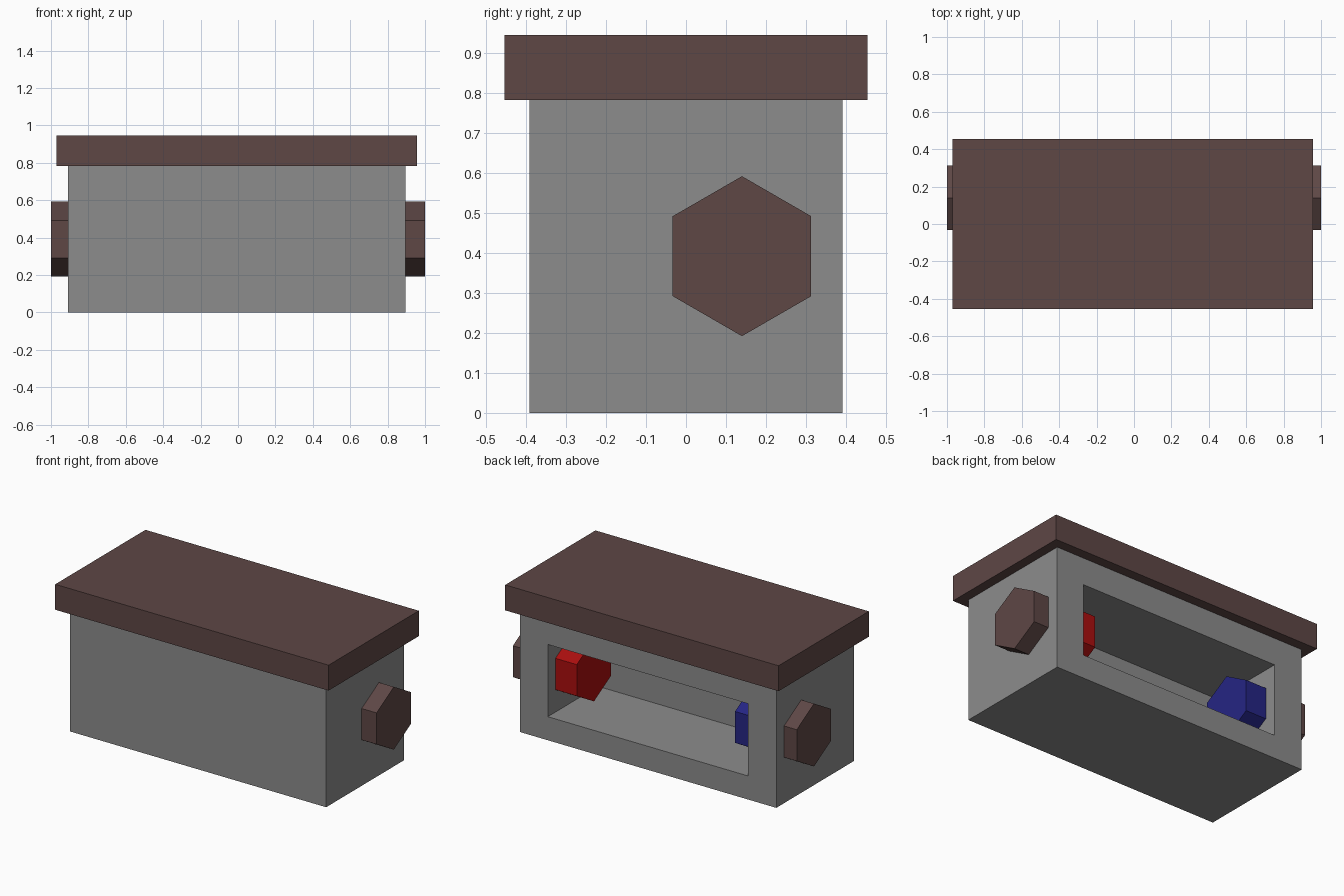
import bpy, bmesh, math
from mathutils import Matrix

if "Cube" in bpy.data.objects:
    bpy.data.objects.remove(bpy.data.objects["Cube"])


def material(name, rgb):
    m = bpy.data.materials.new(name)
    m.diffuse_color = (*rgb, 1.0)
    m.use_nodes = True
    m.node_tree.nodes["Principled BSDF"].inputs["Base Color"].default_value = m.diffuse_color
    return m


GREY = material("stone grey", (0.262, 0.262, 0.262))
BROWN = material("dark brown", (0.112, 0.063, 0.06))
RED = material("red", (0.402, 0.0044, 0.0044))
BLUE = material("blue", (0.0185, 0.0185, 0.231))


def add_object(name, bm, mat):
    bmesh.ops.recalc_face_normals(bm, faces=bm.faces[:])
    me = bpy.data.meshes.new(name)
    bm.to_mesh(me)
    bm.free()
    me.materials.append(mat)
    ob = bpy.data.objects.new(name, me)
    bpy.context.collection.objects.link(ob)
    return ob


def box_mesh(x0, x1, y0, y1, z0, z1):
    bm = bmesh.new()
    bmesh.ops.create_cube(bm, size=1)
    bmesh.ops.scale(bm, vec=(x1 - x0, y1 - y0, z1 - z0), verts=bm.verts[:])
    bmesh.ops.translate(bm, vec=((x0 + x1) / 2, (y0 + y1) / 2, (z0 + z1) / 2),
                        verts=bm.verts[:])
    return bm


def hexagon(name, x0, x1, mat):
    """Six-sided prism along x with a point at the top."""
    bm = bmesh.new()
    bmesh.ops.create_cone(bm, cap_ends=True, segments=6, radius1=0.2,
                          radius2=0.2, depth=abs(x1 - x0))
    # put a vertex on local x, then turn local x up and local z along x
    if not any(abs(v.co.y) < 1e-4 for v in bm.verts):
        bmesh.ops.rotate(bm, verts=bm.verts[:], matrix=Matrix.Rotation(math.radians(30), 3, 'Z'))
    bmesh.ops.rotate(bm, verts=bm.verts[:], matrix=Matrix.Rotation(math.radians(90), 3, 'Y'))
    bmesh.ops.translate(bm, vec=((x0 + x1) / 2, 0.14, 0.392), verts=bm.verts[:])
    return add_object(name, bm, mat)


# Body with a recess opening at the back
bm = box_mesh(-0.91, 0.895, -0.391, 0.391, 0, 0.783)
bm.normal_update()
back = max(bm.faces, key=lambda f: f.calc_center_median().y)
for y in (0.391, -0.115):          # first the opening rim, then the recess wall
    bmesh.ops.inset_individual(bm, faces=[back], thickness=0.05)
    mid = back.calc_center_median()
    for v in back.verts:
        v.co = (0.70 if v.co.x > mid.x else -0.71, y,
                0.61 if v.co.z > mid.z else 0.15)
add_object("body", bm, GREY)

# Overhanging lid
add_object("lid", box_mesh(-0.97, 0.956, -0.454, 0.454, 0.783, 0.945), BROWN)

# Outer knobs on both ends
hexagon("right_knob", 0.895, 1.0, BROWN)
hexagon("left_knob", -1.0, -0.91, BROWN)

# Coloured hexagons inside the recess
hexagon("red_inner_knob", 0.55, 0.70, RED)
hexagon("blue_inner_knob", -0.71, -0.565, BLUE)
